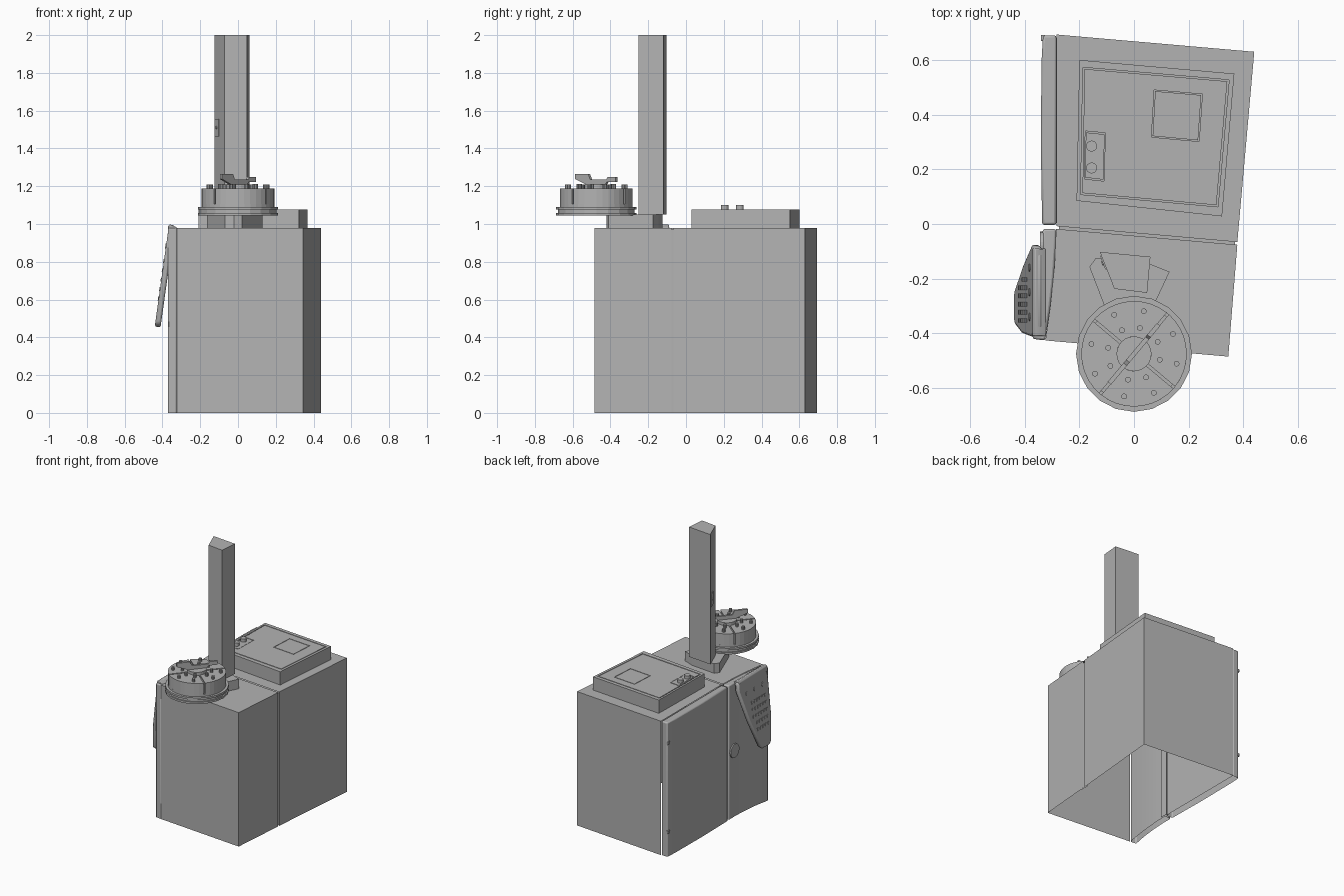
import bpy, bmesh, math
from mathutils import Vector, Matrix

if "Cube" in bpy.data.objects:
    bpy.data.objects.remove(bpy.data.objects["Cube"])

grey = bpy.data.materials.new("mid_grey")
grey.diffuse_color = (.45, .45, .45, 1)
grey.use_nodes = True
grey.node_tree.nodes["Principled BSDF"].inputs["Base Color"].default_value = grey.diffuse_color


def finish(bm, name, bevel=0, segments=2, smooth=False):
    bmesh.ops.recalc_face_normals(bm, faces=bm.faces)
    me = bpy.data.meshes.new(name)
    bm.to_mesh(me)
    bm.free()
    me.materials.append(grey)
    ob = bpy.data.objects.new(name, me)
    bpy.context.collection.objects.link(ob)
    if bevel:
        m = ob.modifiers.new("edge_round", 'BEVEL')
        m.width, m.segments, m.limit_method = bevel, segments, 'ANGLE'
        m.angle_limit = math.radians(40)
    if smooth:
        bpy.ops.object.select_all(action='DESELECT')
        bpy.context.view_layer.objects.active = ob
        ob.select_set(True)
        bpy.ops.object.shade_smooth_by_angle(angle=math.radians(35))
    return ob


def prism(name, pts, z0, z1, skip=(), bottom=True, matrix=None, bevel=0, smooth=False):
    """Extrude a plan outline; walls listed in skip are left open."""
    bm = bmesh.new()
    lo = [bm.verts.new((x, y, z0)) for x, y in pts]
    hi = [bm.verts.new((x, y, z1)) for x, y in pts]
    n = len(pts)
    bm.faces.new(hi)
    if bottom:
        bm.faces.new(lo[::-1])
    for i in range(n):
        if i not in skip:
            j = (i + 1) % n
            bm.faces.new((lo[i], lo[j], hi[j], hi[i]))
    if matrix:
        bm.transform(matrix)
    return finish(bm, name, bevel, smooth=smooth)


def disc(name, c, r, z0, z1, n=20, matrix=None, smooth=False):
    pts = [(c[0] + r * math.cos(2 * math.pi * i / n), c[1] + r * math.sin(2 * math.pi * i / n))
           for i in range(n)]
    return prism(name, pts, z0, z1, matrix=matrix, smooth=smooth)


def frame(origin, u, v):
    """Matrix with local x along u, y along v and z along their normal."""
    u, v = Vector(u).normalized(), Vector(v).normalized()
    m = Matrix((u, v, u.cross(v))).transposed().to_4x4()
    m.translation = origin
    return m


def rect(x0, y0, x1, y1):
    return [(x0, y0), (x1, y0), (x1, y1), (x0, y1)]


def groove(target, pts, z0, z1, w=.006):
    """Cut a narrow closed groove along a four-sided outline."""
    mid = sum((Vector(p) for p in pts), Vector((0, 0))) / len(pts)
    inner = [Vector(p) + (mid - Vector(p)).normalized() * w * 1.4 for p in pts]
    bm = bmesh.new()
    loops = [[bm.verts.new((p[0], p[1], z)) for p in ps]
             for ps, z in ((pts, z0), (pts, z1), (inner, z1), (inner, z0))]
    for a in range(4):
        la, lb = loops[a], loops[(a + 1) % 4]
        for i in range(4):
            j = (i + 1) % 4
            bm.faces.new((la[i], la[j], lb[j], lb[i]))
    cutter = finish(bm, "groove_cutter")
    cutter.hide_render = True
    cutter.hide_set(True)
    m = target.modifiers.new("groove", 'BOOLEAN')
    m.operation, m.object, m.solver = 'DIFFERENCE', cutter, 'EXACT'
    return cutter


# Cabinet shells, open underneath, with a sunken joint between them
prism("rear_cabinet", [(-.283, .693), (-.283, -.008), (.378, -.066), (.440, .63)],
      0, .98, skip=(0, 1), bottom=False)
prism("front_cabinet", [(-.285, -.018), (-.2905, -.15), (-.306, -.3), (-.324, -.426), (.345, -.485), (.378, -.076)],
      0, .98, skip=(0, 1, 2, 5), bottom=False)
prism("joint_liner", [(-.275, .01), (-.275, -.045), (.370, -.105), (.370, -.04)],
      0, .97, skip=(1, 3), bottom=False)

# Left side doors, the front one curved in plan
prism("rear_door", [(-.284, .69), (-.333, .69), (-.338, .6), (-.341, .3), (-.336, -.003), (-.284, -.003)],
      0, .98, bottom=False, bevel=.008, smooth=True)
prism("front_door", [(-.285, -.018), (-.334, -.018), (-.333, -.1), (-.339, -.2), (-.351, -.31), (-.372, -.42),
                     (-.325, -.426), (-.307, -.31), (-.294, -.2), (-.287, -.1)],
      0, .98, bottom=False, bevel=.008, smooth=True)
for z in (.17, .82):
    prism("door_hinge", rect(-.340, .67, -.325, .692), z, z + .02)
side = frame((-.334, -.078, .485), (0, -1, 0), (0, 0, 1))
disc("door_lock", (0, 0), .05, -.006, .009, 24, side)

# Sloping control panel: local x = width toward the front, y = up the slope
slope = frame((-.427, 0, .455), (0, -1, 0), (.075, 0, .535))
prism("control_panel", [(.24, .02), (.265, 0), (.34, 0), (.367, .02), (.40, .20), (.414, .46), (.40, .53),
                        (.375, .545), (.115, .545), (.083, .53), (.076, .47), (.15, .24)],
      -.017, .014, matrix=slope, bevel=.010, smooth=True)
prism("panel_lip", [(-.37, .955), (-.372, .985), (-.362, .998), (-.345, .993), (-.322, .98), (-.328, .955)],
      .09, .41, matrix=frame((0, 0, 0), (1, 0, 0), (0, 0, 1))
      @ Matrix(((1, 0, 0, 0), (0, 1, 0, 0), (0, 0, 1, 0), (0, 0, 0, 1))), bevel=.004, smooth=True)
for r in range(5):
    for c in range(6):
        x, y = .195 + c * .03, .14 + r * .05
        if x > .275 - y * .36:
            prism("panel_button", rect(x, y, x + .016, y + .02), .012, .0175, matrix=slope)
for x in (.16, .25, .34):
    disc("panel_dial", (x, .43), .014, .012, .0175, 12, slope)

# Raised lid on the rear cabinet; grooves mark its cover, window and latch
lid = prism("lid", [(-.20, .60), (-.21, .085), (.322, .028), (.367, .55)], .98, 1.077)
groove(lid, [(-.187, .573), (-.195, .108), (.307, .063), (.348, .527)], 1.065, 1.09)
groove(lid, [(.074, .49), (.064, .318), (.238, .302), (.25, .475)], 1.068, 1.09, .004)
groove(lid, [(-.178, .34), (-.181, .165), (-.11, .157), (-.105, .333)], 1.068, 1.09, .004)
for y in (.205, .285):
    disc("latch_knob", (-.155, y), .02, 1.07, 1.10, 16)

# Pedestal, tall column and its small switch
prism("pedestal", [(-.14, -.125), (-.163, -.157), (-.07, -.40), (-.02, -.42), (.02, -.41), (.13, -.175),
                   (.055, -.145)], .98, 1.05)
prism("column", [(-.125, -.102), (-.072, -.237), (.048, -.252), (.06, -.12)], 1.05, 2)
switch = frame((-.118, -.119, 1.51), (.053, -.135, 0), (0, 0, 1))
prism("column_switch", rect(-.004, -.047, .05, .047), -.008, .005, matrix=switch)
disc("switch_button", (.024, 0), .008, .004, .009, 10, switch)

# Round head: stacked flanges and a drum cut into four sectors
C = (0, -.475)
for z, r, h in ((1.045, .212, .014), (1.059, .203, .017), (1.076, .212, .014)):
    disc("head_flange", C, r, z, z + h, 20)
disc("drum_base", C, .193, 1.09, 1.105, 36)
disc("drum_core", C, .181, 1.10, 1.177, 36)


def polar(r, deg):
    return (C[0] + r * math.cos(math.radians(deg)), C[1] + r * math.sin(math.radians(deg)))


for k in range(4):
    a = 50 + 90 * k
    outer = [polar(.193, a + 1.5 + 87 * i / 9) for i in range(10)]
    inner = [polar(.064, a + 85.5 - 81 * i / 5) for i in range(6)]
    prism("drum_sector", outer + inner, 1.105, 1.187)
    for off in (27, 67):
        for r, top in ((.16, 1.21), (.097, 1.212)):
            disc("head_bolt", polar(r, a + off), .0105, 1.185, top, 10)

# Hub with a stepped locking lever standing across it
disc("hub", C, .064, 1.17, 1.208, 24)
d = math.radians(50)
lever = frame((C[0], C[1], 0), (math.cos(d), math.sin(d), 0), (0, 0, 1))
prism("lock_lever", [(-.14, 1.238), (-.055, 1.205), (.06, 1.205), (.08, 1.222), (.14, 1.222), (.14, 1.25),
                     (.085, 1.25), (.075, 1.235), (-.035, 1.235), (-.05, 1.265), (-.14, 1.265)],
      -.008, .008, matrix=lever)
